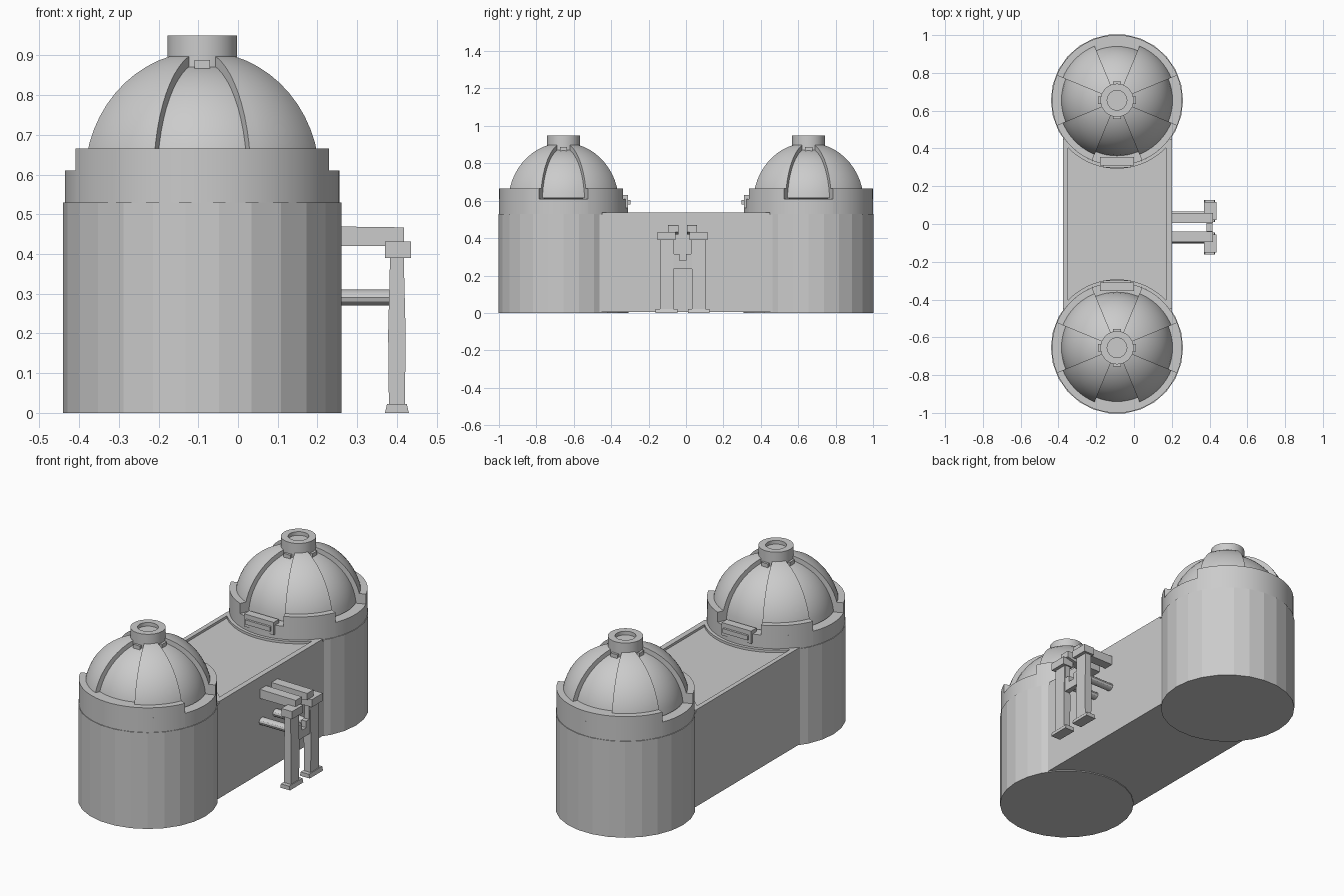
import bpy, bmesh, math
from math import radians, cos, sin, sqrt

cube = bpy.data.objects.get("Cube")
if cube:
    bpy.data.objects.remove(cube, do_unlink=True)

grey = bpy.data.materials.new("light_grey")
grey.use_nodes = True
grey.diffuse_color = (0.6, 0.6, 0.6, 1)
grey.node_tree.nodes["Principled BSDF"].inputs["Base Color"].default_value = (0.6, 0.6, 0.6, 1)

CX, CY, DECK = -0.09, 0.655, 0.53


def finish(bm, name, loc=(0, 0, 0), turn=0, smooth=False):
    bmesh.ops.recalc_face_normals(bm, faces=bm.faces)
    mesh = bpy.data.meshes.new(name)
    bm.to_mesh(mesh)
    bm.free()
    mesh.materials.append(grey)
    obj = bpy.data.objects.new(name, mesh)
    bpy.context.collection.objects.link(obj)
    obj.location = loc
    obj.rotation_euler.z = turn
    if smooth:
        bpy.ops.object.select_all(action="DESELECT")
        obj.select_set(True)
        bpy.context.view_layer.objects.active = obj
        bpy.ops.object.shade_smooth_by_angle(angle=radians(30))
    return obj


def prism(name, outline, axis, low, high, **kw):
    """Extrude a 2D outline along x, y or z."""
    bm = bmesh.new()
    place = {"x": lambda a, b, h: (h, a, b), "y": lambda a, b, h: (a, h, b),
             "z": lambda a, b, h: (a, b, h)}[axis]
    ends = [[bm.verts.new(place(a, b, h)) for a, b in outline] for h in (low, high)]
    n = len(outline)
    bm.faces.new(ends[0])
    bm.faces.new(ends[1])
    for i in range(n):
        j = (i + 1) % n
        bm.faces.new((ends[0][i], ends[0][j], ends[1][j], ends[1][i]))
    return finish(bm, name, **kw)


def box(name, x, y, z, **kw):
    outline = [(x[0], y[0]), (x[1], y[0]), (x[1], y[1]), (x[0], y[1])]
    return prism(name, outline, "z", z[0], z[1], **kw)


def sweep(name, profile, start, end, steps, **kw):
    """Turn a closed radius-height profile through an arc in degrees."""
    bm = bmesh.new()
    full = end - start == 360
    rings = []
    for k in range(steps if full else steps + 1):
        a = radians(start + (end - start) * k / steps)
        rings.append([bm.verts.new((r * cos(a), r * sin(a), z)) for r, z in profile])
    n = len(profile)
    for k in range(steps):
        p, q = rings[k], rings[(k + 1) % len(rings)]
        for i in range(n):
            j = (i + 1) % n
            bm.faces.new((p[i], q[i], q[j], p[j]))
    if not full:
        bm.faces.new(rings[0])
        bm.faces.new(rings[-1])
    return finish(bm, name, **kw)


def dome_arc(radius, r_low, r_top, steps=12):
    a0, a1 = math.acos(r_low / radius), math.acos(r_top / radius)
    angles = [a0 + (a1 - a0) * i / steps for i in range(steps + 1)]
    return [(radius * cos(a), 0.59 + radius * sin(a)) for a in angles]


def rect(r0, r1, z0, z1):
    return [(r0, z0), (r1, z0), (r1, z1), (r0, z1)]


def tower(prefix, side):
    kw = dict(loc=(CX, side * CY, 0), turn=0 if side < 0 else math.pi)
    circle = [(0.35 * cos(math.tau * i / 26), 0.35 * sin(math.tau * i / 26)) for i in range(26)]
    prism(prefix + "_drum", circle, "z", 0, DECK, **kw)
    # Collar: a low ring all round, raised except at three notches
    sweep(prefix + "_collar", rect(0.25, 0.345, DECK, 0.61), 0, 360, 64, smooth=True, **kw)
    for i, (a, b) in enumerate(((22.5, 67.5), (112.5, 157.5), (202.5, 337.5))):
        sweep(f"{prefix}_raised_collar_{i}", rect(0.26, 0.345, DECK, 0.665), a, b,
              int((b - a) / 5), smooth=True, **kw)
    # Inner dome and the four raised shell panels
    sweep(prefix + "_dome", dome_arc(0.295, 0.294, 0.04) + [(0.04, 0.6)], 0, 360, 64,
          smooth=True, **kw)
    shell = dome_arc(0.32, 0.3195, 0.05) + dome_arc(0.28, 0.2798, 0.05)[::-1]
    for i in range(4):
        a = 90 * i + 22.5
        sweep(f"{prefix}_shell_panel_{i}", shell, a, a + 45, 9, smooth=True, **kw)
        clip = box(f"{prefix}_seam_clip_{i}", (0.06, 0.1), (-0.02, 0.02), (0.85, 0.888), **kw)
        clip.rotation_euler.z += radians(90 * i)
    # Cap with a shallow central well
    cap = [(0.001, 0.87), (0.088, 0.87), (0.088, 0.95), (0.052, 0.95), (0.052, 0.93), (0.001, 0.93)]
    sweep(prefix + "_cap", cap, 0, 360, 32, smooth=True, **kw)
    # Sensor housing facing the deck
    box(prefix + "_housing", (-0.09, 0.09), (0.3, 0.345), (0.56, 0.63), **kw)
    box(prefix + "_housing_ledge", (-0.075, 0.075), (0.33, 0.357), (0.58, 0.605), **kw)


tower("front", -1)
tower("rear", 1)

# Connecting block with a thin raised rim along each edge
box("connecting_block", (-0.375, 0.2), (-CY, CY), (0.005, DECK - 0.005))
for name, x in (("right_deck_rim", (-0.375, -0.35)), ("left_deck_rim", (0.17, 0.2))):
    box(name, x, (-0.45, 0.45), (DECK - 0.02, DECK + 0.008))
for name, s in (("front_deck_rim", -1), ("rear_deck_rim", 1)):
    sweep(name, rect(0.345, 0.362, DECK - 0.01, DECK + 0.008), 38, 142, 24,
          loc=(CX, s * CY, 0), turn=0 if s < 0 else math.pi)

# Support frame standing beside the block
MID = -0.018
for name, s in (("front", -1), ("rear", 1)):
    y = MID + s * 0.086

    def span(half, c=y):
        return (c - half, c + half)

    leg = [(0.38, 0), (0.42, 0), (0.422, 0.2), (0.417, 0.4), (0.383, 0.4), (0.378, 0.2)]
    prism(name + "_leg", leg, "y", *span(0.036))
    box(name + "_leg_head", (0.37, 0.436), span(0.048), (0.39, 0.432))
    foot = [(0.37, 0), (0.43, 0), (0.425, 0.022), (0.375, 0.022)]
    prism(name + "_foot", foot, "y", *span(0.058))
    arm = [(0.19, 0.42), (0.37, 0.42), (0.418, 0.432), (0.418, 0.467), (0.19, 0.47)]
    prism(name + "_upper_arm", arm, "y", *span(0.027, MID + s * 0.05))
    rod = [(MID + s * 0.06 + 0.024 * cos(math.tau * i / 12), 0.29 + 0.02 * sin(math.tau * i / 12))
           for i in range(12)]
    prism(name + "_lower_strut", rod, "x", 0.19, 0.39, smooth=True)

# Notched cross panel between the legs
half = [(0.055, 0.235), (0.06, 0.39), (0.045, 0.39), (0.045, 0.315), (0.018, 0.315), (0.018, 0.28)]
panel = [(MID + a, b) for a, b in half] + [(MID - a, b) for a, b in reversed(half)]
prism("cross_panel", panel, "x", 0.385, 0.415)
